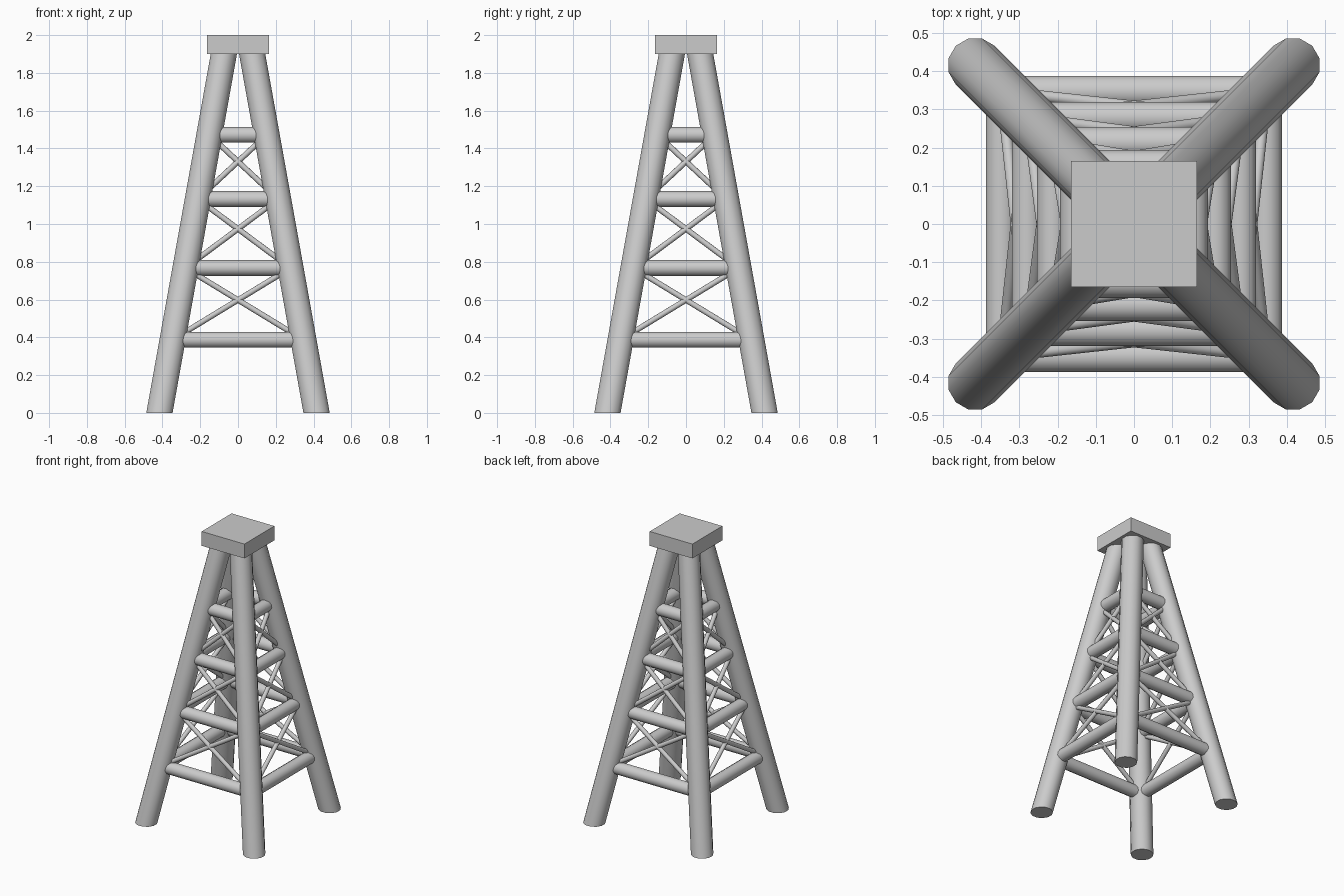
import bpy, bmesh, math
from mathutils import Vector

if "Cube" in bpy.data.objects:
    bpy.data.objects.remove(bpy.data.objects["Cube"])

SIDES = 12
FOOT, HEAD, LEG_TOP = 0.416, 0.075, 1.9
LEVELS = [0.387, 0.767, 1.132, 1.472]


def leg_offset(z):
    return FOOT + (HEAD - FOOT) * z / LEG_TOP


def finish(name, bm):
    bmesh.ops.recalc_face_normals(bm, faces=bm.faces)
    mesh = bpy.data.meshes.new(name)
    bm.to_mesh(mesh)
    bm.free()
    obj = bpy.data.objects.new(name, mesh)
    bpy.context.collection.objects.link(obj)
    bpy.ops.object.select_all(action='DESELECT')
    obj.select_set(True)
    bpy.context.view_layer.objects.active = obj
    bpy.ops.object.shade_smooth_by_angle(angle=math.radians(40))
    return obj


def tube(name, a, b, radius, level_ends=False):
    """Round bar from a to b; level_ends keeps both end cuts horizontal."""
    a, b = Vector(a), Vector(b)
    if level_ends:
        u, v = Vector((1, 0, 0)), Vector((0, 1, 0))
    else:
        d = (b - a).normalized()
        u = d.cross(Vector((0, 0, 1))).normalized()
        v = d.cross(u)
    bm = bmesh.new()
    rings = []
    for c in (a, b):
        ring = []
        for i in range(SIDES):
            t = 2 * math.pi * (i + 0.5) / SIDES
            ring.append(bm.verts.new(c + radius * (u * math.cos(t) + v * math.sin(t))))
        rings.append(ring)
        bm.faces.new(ring)
    for i in range(SIDES):
        j = (i + 1) % SIDES
        bm.faces.new((rings[0][i], rings[0][j], rings[1][j], rings[1][i]))
    return finish(name, bm)


# four leaning legs with level feet
for sx, sy, tag in ((-1, -1, "front_left"), (1, -1, "front_right"),
                    (1, 1, "back_right"), (-1, 1, "back_left")):
    tube("leg_" + tag, (sx * FOOT, sy * FOOT, 0),
         (sx * HEAD, sy * HEAD, LEG_TOP), 0.072, True)


def side_point(side, s, z):
    """Leg centre at height z, left (s=-1) or right (s=1) of a given side."""
    o = leg_offset(z)
    x, y = s * o, -o
    for _ in range(side):
        x, y = -y, x
    return (x, y, z)


# horizontal girts and crossed braces on each side
for side, tag in enumerate(("front", "right", "back", "left")):
    for n, z in enumerate(LEVELS, 1):
        tube(f"girt_{tag}_{n}", side_point(side, -1, z), side_point(side, 1, z), 0.043)
    for n, (lo, hi) in enumerate(zip(LEVELS, LEVELS[1:]), 1):
        for s, lean in ((-1, "rising"), (1, "falling")):
            tube(f"brace_{tag}_{n}_{lean}", side_point(side, s, lo),
                 side_point(side, -s, hi), 0.015)

# square cap block
bm = bmesh.new()
bmesh.ops.create_cube(bm, size=1)
bmesh.ops.scale(bm, vec=(0.33, 0.33, 0.1), verts=bm.verts)
bmesh.ops.translate(bm, vec=(0, 0, 1.95), verts=bm.verts)
finish("top_cap", bm)
